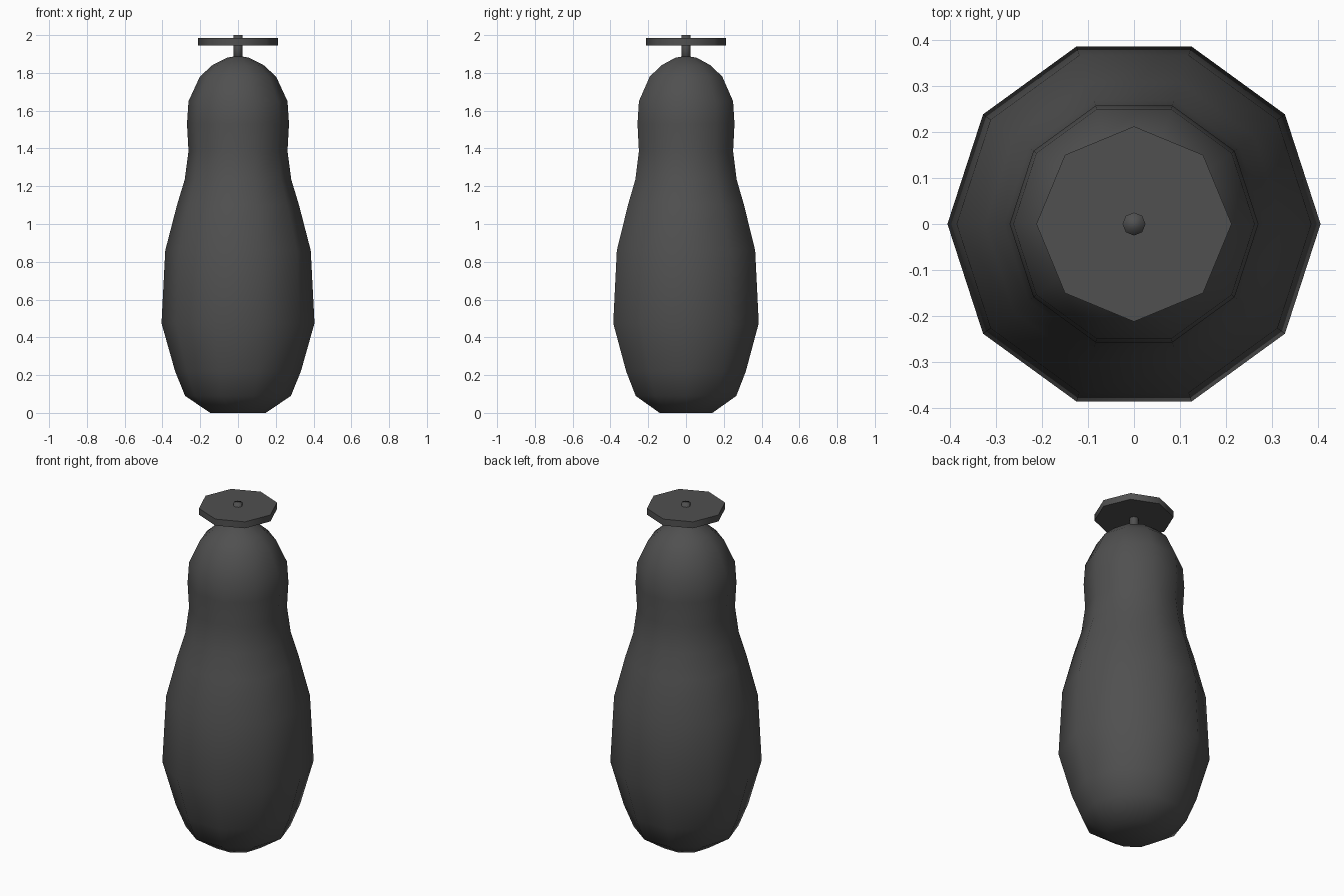
import bpy, bmesh, math

if "Cube" in bpy.data.objects:
    bpy.data.objects.remove(bpy.data.objects["Cube"])

mat = bpy.data.materials.new("dark_grey")
mat.diffuse_color = (0.08, 0.08, 0.08, 1)
mat.use_nodes = True
mat.node_tree.nodes["Principled BSDF"].inputs["Base Color"].default_value = mat.diffuse_color


def lathe(name, profile, sides, angle):
    """Revolve (radius, z) points around z and cap both ends."""
    bm = bmesh.new()
    rings = []
    for r, z in profile:
        rings.append([bm.verts.new((r * math.cos(math.tau * i / sides),
                                    r * math.sin(math.tau * i / sides), z))
                      for i in range(sides)])
    for a, b in zip(rings, rings[1:]):
        for i in range(sides):
            j = (i + 1) % sides
            bm.faces.new((a[i], a[j], b[j], b[i]))
    bm.faces.new(rings[0][::-1])
    bm.faces.new(rings[-1])
    me = bpy.data.meshes.new(name)
    bm.to_mesh(me)
    bm.free()
    me.materials.append(mat)
    ob = bpy.data.objects.new(name, me)
    bpy.context.collection.objects.link(ob)
    bpy.ops.object.select_all(action='DESELECT')
    ob.select_set(True)
    bpy.context.view_layer.objects.active = ob
    bpy.ops.object.shade_smooth_by_angle(angle=math.radians(angle))
    return ob


# Ten-sided rounded body with a waist below the head
lathe("body", [(0.147, 0), (0.28, 0.09), (0.333, 0.22), (0.405, 0.475),
               (0.385, 0.86), (0.323, 1.10), (0.282, 1.235), (0.262, 1.385),
               (0.27, 1.53), (0.262, 1.65), (0.202, 1.78), (0.137, 1.84),
               (0.06, 1.88), (0.02, 1.887)], 10, 75)

# Thin stem through the octagonal top disc
lathe("stem", [(0.025, 1.86), (0.025, 2.0)], 8, 100)
lathe("top_disc", [(0.212, 1.946), (0.212, 1.984)], 8, 60)
